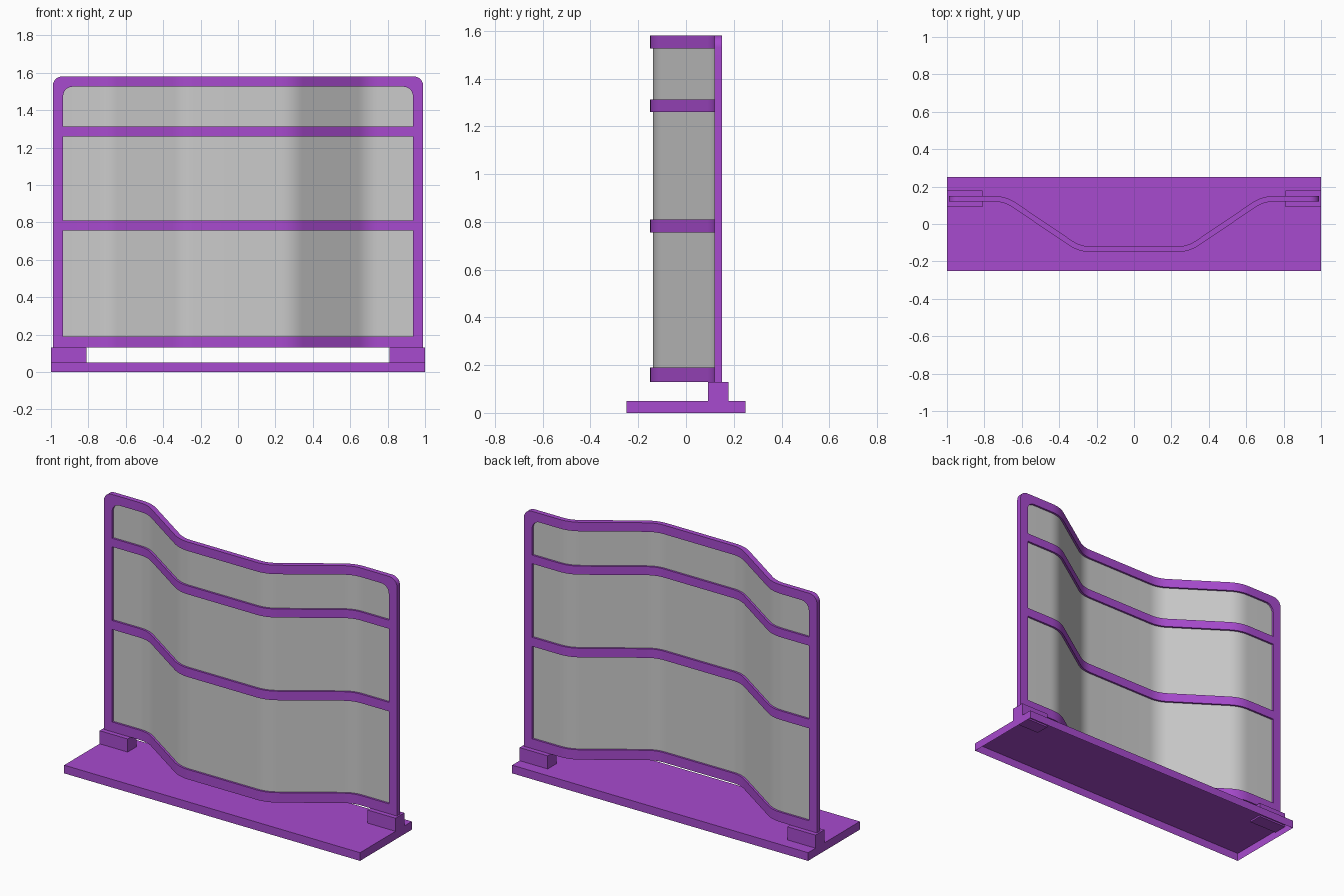
import bpy, bmesh
from math import sin, cos, pi, sqrt
from mathutils import Vector

if "Cube" in bpy.data.objects:
    bpy.data.objects.remove(bpy.data.objects["Cube"])

purple = bpy.data.materials.new("purple")
purple.diffuse_color = (0.39, 0.07, 0.62, 1)
purple.use_nodes = True
purple.node_tree.nodes["Principled BSDF"].inputs["Base Color"].default_value = purple.diffuse_color


def finish(name, bm, mat=None):
    bmesh.ops.recalc_face_normals(bm, faces=bm.faces[:])
    me = bpy.data.meshes.new(name)
    bm.to_mesh(me)
    bm.free()
    ob = bpy.data.objects.new(name, me)
    bpy.context.collection.objects.link(ob)
    if mat:
        me.materials.append(mat)
    bpy.ops.object.select_all(action='DESELECT')
    ob.select_set(True)
    bpy.context.view_layer.objects.active = ob
    bpy.ops.object.shade_smooth_by_angle()
    return ob


def box(name, x0, x1, y0, y1, z0, z1, open_bottom=False):
    bm = bmesh.new()
    bmesh.ops.create_cube(bm, size=1)
    for v in bm.verts:
        v.co = ((x0 + x1) / 2 + v.co.x * (x1 - x0),
                (y0 + y1) / 2 + v.co.y * (y1 - y0),
                (z0 + z1) / 2 + v.co.z * (z1 - z0))
    ob = finish(name, bm, purple)
    if open_bottom:
        bm = bmesh.new()
        bm.from_mesh(ob.data)
        low = [f for f in bm.faces if f.calc_center_median().z < z0 + 1e-5]
        bmesh.ops.delete(bm, geom=low, context='FACES_ONLY')
        bm.to_mesh(ob.data)
        bm.free()
    return ob


# Plan-view path: straight ends, sloped sides, forward middle, rounded bends
DEPTH = 0.135


def bend(p, k, q, n=8):
    p, k, q = Vector(p), Vector(k), Vector(q)
    a = k + (p - k).normalized() * 0.06
    b = k + (q - k).normalized() * 0.06
    return [a * (1 - t) ** 2 + k * 2 * t * (1 - t) + b * t * t
            for t in (i / n for i in range(n + 1))]


def path(end_xs):
    far, k1, k2, mid = (1, DEPTH), (0.69, DEPTH), (0.29, -DEPTH), (0, -DEPTH)
    half = [Vector((x, DEPTH)) for x in sorted(end_xs, reverse=True)]
    half += bend(far, k1, k2) + bend(k1, k2, mid)
    return [Vector((-p.x, p.y)) for p in half] + half[::-1]


def wall(name, end_xs, lo, hi, thick, mat=None):
    """Upright strip along the path; lo and hi give its edges at each x."""
    pts = path(end_xs)
    bm = bmesh.new()
    rings = []
    for i, p in enumerate(pts):
        d = (pts[min(i + 1, len(pts) - 1)] - pts[max(i - 1, 0)]).normalized()
        n = Vector((-d.y, d.x)) * thick / 2
        a, b = p - n, p + n
        z0, z1 = lo(abs(p.x)), hi(abs(p.x))
        rings.append([bm.verts.new((q.x, q.y, z)) for q, z in
                      ((a, z0), (b, z0), (b, z1), (a, z1))])
    for r, s in zip(rings, rings[1:]):
        for j in range(4):
            k = (j + 1) % 4
            bm.faces.new((r[j], r[k], s[k], s[j]))
    bm.faces.new(rings[0])
    bm.faces.new(rings[-1])
    return finish(name, bm, mat)


# Base plate (open underneath), feet and posts
box("base_plate", -1, 1, -0.25, 0.25, 0, 0.05, open_bottom=True)
for side, s in (("left", -1), ("right", 1)):
    fx = sorted((s * 0.81, s * 1.0))
    box(side + "_foot", *fx, 0.092, 0.178, 0.04, 0.13)
    px = sorted((s * 0.935, s * 0.99))
    box(side + "_post", *px, 0.12, 0.15, 0.10, 1.475)

# Cross rails
for name, z0, z1 in (("bottom_rail", 0.13, 0.19), ("middle_rail", 0.755, 0.81),
                     ("upper_rail", 1.26, 1.312)):
    wall(name, [0.937], lambda x: z0, lambda x: z1, 0.03, purple)

# Top rail with rounded outer and inner corners
R = 0.05


def arc(x, start, top):
    d = min(max(x - start, 0), R)
    return top - R + sqrt(R * R - d * d)


N = 8
sines = [sin(i * pi / 2 / N) * R for i in range(N + 1)]
xs = {round(0.885 + v, 5) for v in sines} | {round(0.94 + v, 5) for v in sines}
wall("top_rail", xs, lambda x: arc(x, 0.885, 1.525),
     lambda x: arc(x, 0.94, 1.58), 0.03, purple)

# Bent infill sheet
wall("infill_panel", [0.95], lambda x: 0.16, lambda x: 1.55, 0.006)
